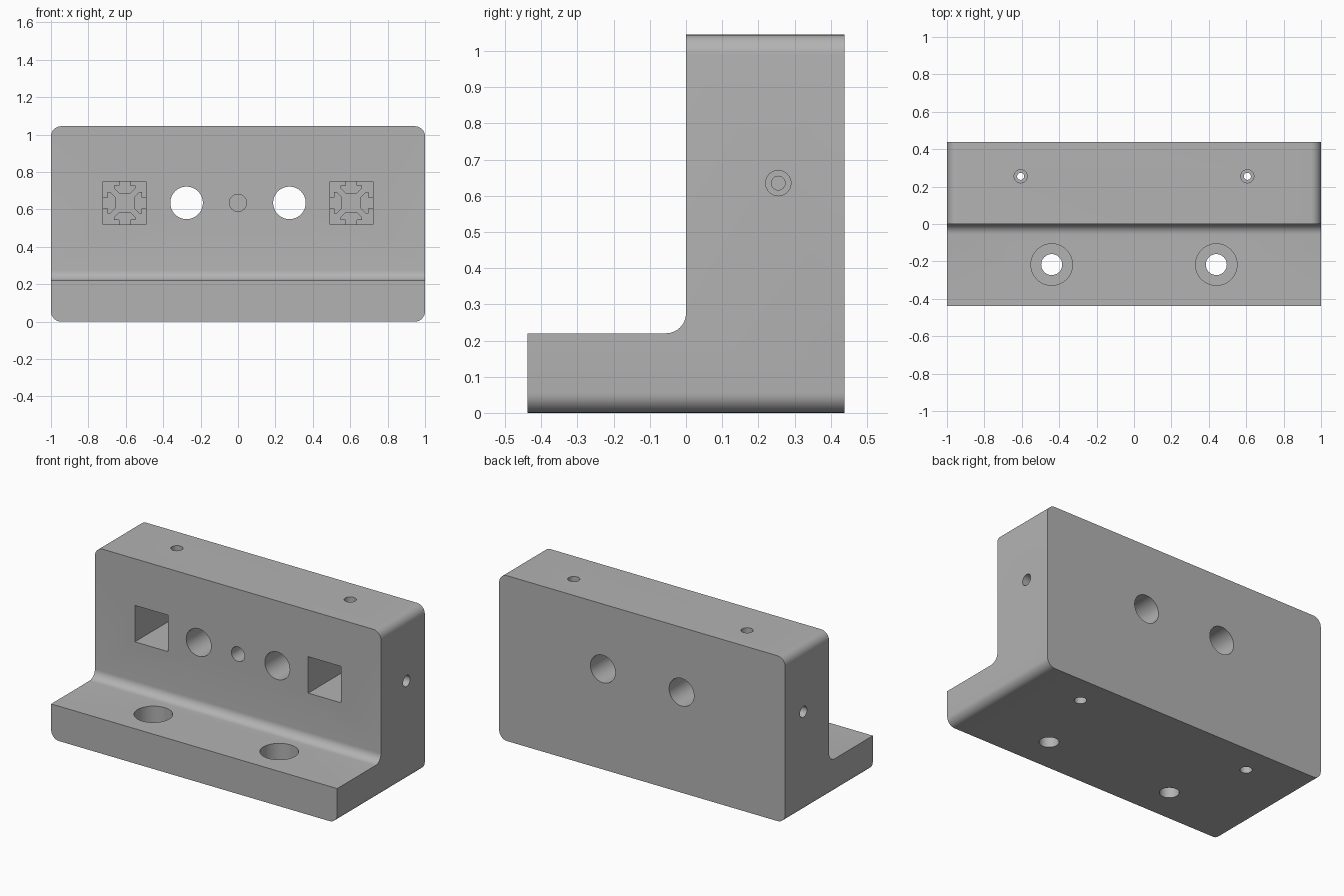
import bpy, bmesh
from math import pi, sin, cos
from mathutils import Matrix, Vector

cube = bpy.data.objects.get("Cube")
if cube:
    bpy.data.objects.remove(cube, do_unlink=True)

HEIGHT, HALF_DEPTH, BASE_TOP, FILLET = 1.045, 0.4375, 0.22, 0.055
BORE_Z, POCKET_X, POCKET_SIZE, SCREW_Y = 0.635, 0.606, 0.23, 0.255

grey = bpy.data.materials.new("plain grey")
grey.use_nodes = True
grey.diffuse_color = (0.45, 0.45, 0.45, 1)
grey.node_tree.nodes["Principled BSDF"].inputs["Base Color"].default_value = grey.diffuse_color


def make_object(name, bm):
    bmesh.ops.recalc_face_normals(bm, faces=bm.faces)
    mesh = bpy.data.meshes.new(name)
    bm.to_mesh(mesh)
    bm.free()
    mesh.materials.append(grey)
    obj = bpy.data.objects.new(name, mesh)
    bpy.context.collection.objects.link(obj)
    return obj


def prism(points, push):
    """Extrude a closed outline along a vector."""
    bm = bmesh.new()
    face = bm.faces.new([bm.verts.new(p) for p in points])
    moved = bmesh.ops.extrude_face_region(bm, geom=[face])["geom"]
    verts = [v for v in moved if isinstance(v, bmesh.types.BMVert)]
    bmesh.ops.translate(bm, vec=push, verts=verts)
    return bm


def cut(body, bm):
    cutter = make_object("cutter", bm)
    cutter.hide_render = True
    mod = body.modifiers.new("cut", 'BOOLEAN')
    mod.operation, mod.solver, mod.object = 'DIFFERENCE', 'EXACT', cutter
    bpy.context.view_layer.objects.active = body
    bpy.ops.object.modifier_apply(modifier=mod.name)
    bpy.data.objects.remove(cutter, do_unlink=True)


def bore(body, start, end, radius, sides=48):
    """Drill a round hole from start to end."""
    a, b = Vector(start), Vector(end)
    axis = b - a
    turn = axis.to_track_quat('Z', 'Y').to_matrix().to_4x4()
    bm = bmesh.new()
    bmesh.ops.create_cone(bm, cap_ends=True, segments=sides, radius1=radius, radius2=radius,
                          depth=axis.length, matrix=Matrix.Translation((a + b) / 2) @ turn)
    cut(body, bm)


# L-shaped body with an inner fillet
arc = [(-1, -FILLET + FILLET * sin(t), BASE_TOP + FILLET - FILLET * cos(t))
       for t in (i * pi / 16 for i in range(9))]
outline = [(-1, -HALF_DEPTH, 0), (-1, -HALF_DEPTH, BASE_TOP)] + arc + [
    (-1, 0, HEIGHT), (-1, HALF_DEPTH, HEIGHT), (-1, HALF_DEPTH, 0)]
bm = prism(outline, (2, 0, 0))

# Rounded end corners, top and bottom
corners = [e for e in bm.edges
           if all(abs(abs(v.co.x) - 1) < 1e-4 for v in e.verts)
           and abs(e.verts[0].co.x - e.verts[1].co.x) < 1e-4
           and (all(v.co.z < 1e-4 for v in e.verts) or all(v.co.z > HEIGHT - 1e-4 for v in e.verts))]
bmesh.ops.bevel(bm, geom=corners, offset=FILLET, segments=8, profile=0.5, affect='EDGES')
body = make_object("bracket_body", bm)

# Blind hole in the middle of the upright
bore(body, (0, -0.1, BORE_Z), (0, 0.3, BORE_Z), 0.046)

for s in (-1, 1):
    x = s * POCKET_X
    # Large through bore
    bore(body, (s * 0.275, -0.1, BORE_Z), (s * 0.275, 0.6, BORE_Z), 0.087, 64)
    # Counterbored mounting hole in the base
    bore(body, (s * 0.44, -0.217, 0.11), (s * 0.44, -0.217, 0.4), 0.111, 64)
    bore(body, (s * 0.44, -0.217, -0.1), (s * 0.44, -0.217, 0.2), 0.056)
    # Square pocket
    pocket = bmesh.new()
    bmesh.ops.create_cube(pocket, size=1, matrix=Matrix.Translation((x, 0.15, BORE_Z))
                          @ Matrix.Diagonal((POCKET_SIZE, 0.5, POCKET_SIZE, 1)))
    cut(body, pocket)
    # Stepped screw holes into the pocket from above, below and the end
    centre = Vector((x, SCREW_Y, BORE_Z))
    for direction, reach in (((0, 0, 1), HEIGHT - BORE_Z), ((0, 0, -1), BORE_Z),
                             ((s, 0, 0), 1 - POCKET_X)):
        d = Vector(direction)
        bore(body, centre + d * (reach - 0.2), centre + d * (reach + 0.1), 0.035, 32)
        bore(body, centre, centre + d * (reach - 0.1), 0.019, 32)

bpy.ops.object.select_all(action='DESELECT')
body.select_set(True)
bpy.context.view_layer.objects.active = body
bpy.ops.object.shade_smooth_by_angle(angle=pi / 6)

# Slot keys on the pocket floors
half = POCKET_SIZE / 2
side = [(0.03, half), (0.03, 0.092), (0.058, 0.092), (0.058, 0.078), (0.03, 0.05)]
key = side + [(-a, b) for a, b in reversed(side)]
for s, label in ((-1, "right"), (1, "left")):
    for turn in range(4):
        c, n = cos(turn * pi / 2), sin(turn * pi / 2)
        points = [(s * POCKET_X + a * c - b * n, 0.345, BORE_Z + a * n + b * c) for a, b in key]
        make_object(f"{label}_pocket_key_{turn + 1}", prism(points, (0, 0.06, 0)))
